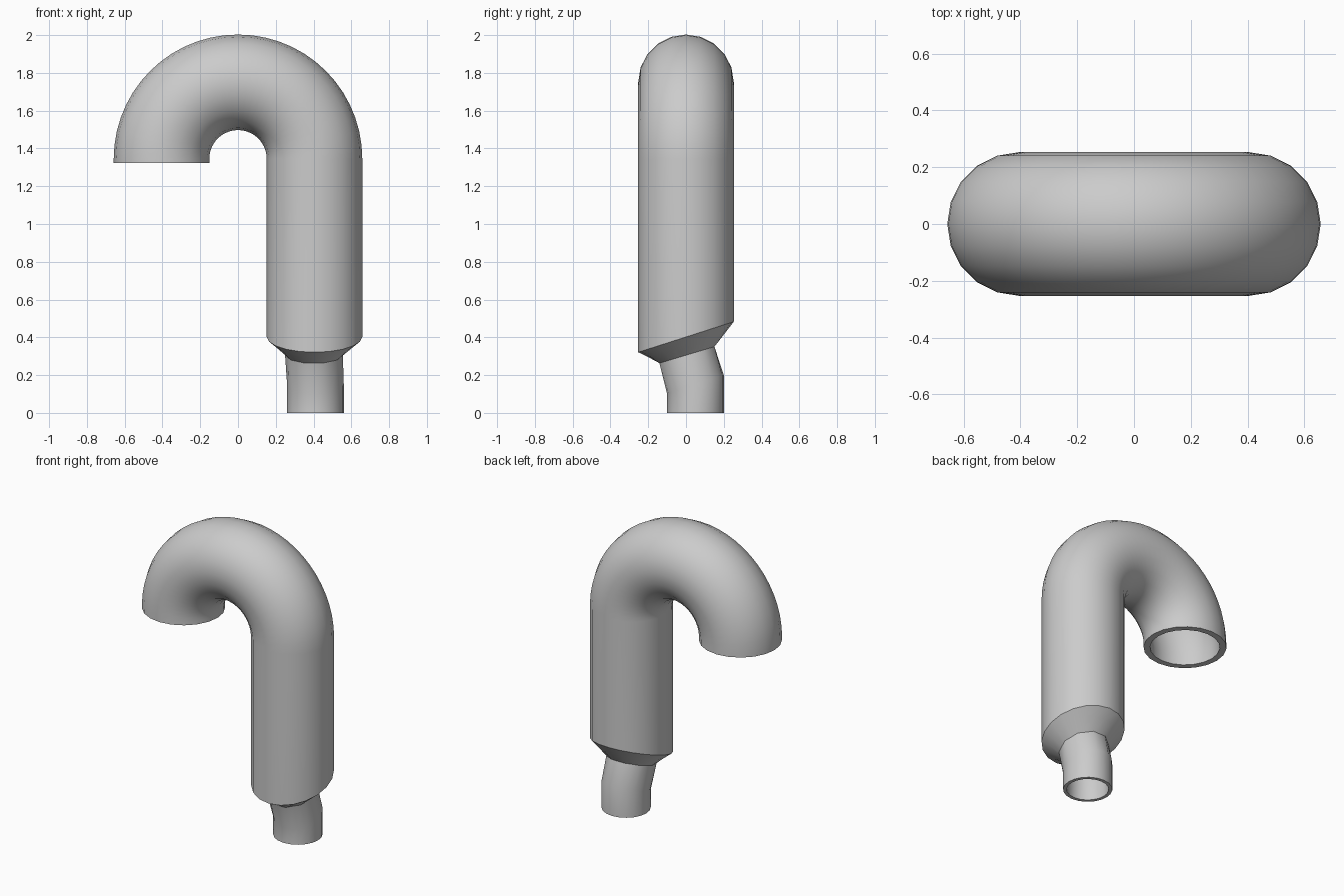
import bpy, bmesh
from math import sin, cos, pi

if "Cube" in bpy.data.objects:
    bpy.data.objects.remove(bpy.data.objects["Cube"])

SIDES = 20
BEND_R, BEND_Z = 0.405, 1.345


def ring(cx, cy, z, r, slope=0.0, flute=0.0):
    """Upright pipe section; slope tilts it front to back, flute creases it."""
    pts = []
    for i in range(SIDES):
        t = 2 * pi * i / SIDES
        q = r - flute * (i % 2)
        pts.append((cx + q * cos(t), cy + q * sin(t), z + slope * q * sin(t)))
    return pts


def bend_ring(a, r, drop=0.0):
    """Section of the half-circle bend at angle a."""
    pts = []
    for i in range(SIDES):
        t = 2 * pi * i / SIDES
        d = BEND_R + r * cos(t)
        pts.append((d * cos(a), r * sin(t), BEND_Z + d * sin(a) - drop))
    return pts


def wall(big, small, flute):
    """All sections from the foot of the pipe to the open hook end."""
    rings = [
        ring(0.41, 0.05, 0, small),                            # foot
        ring(0.41, 0.05, 0.15, small, 0.33),                   # end of socket
        ring(0.402, 0.005, 0.307, small + 0.003, 0.3, flute),  # tilted neck
        ring(0.405, 0, 0.362, big - 0.045, 0.3),               # shoulder
        ring(BEND_R, 0, 0.402, big, 0.32),                     # start of shaft
    ]
    n = 28
    rings += [bend_ring(pi * k / n, big) for k in range(n + 1)]
    rings.append(bend_ring(pi, big, 0.022))
    return rings


# Outer wall up, inner wall back down, joined at both rims
rings = wall(0.253, 0.15, 0.008) + wall(0.213, 0.128, 0.0)[::-1]
bm = bmesh.new()
loops = [[bm.verts.new(p) for p in r] for r in rings]
for k, a in enumerate(loops):
    b = loops[(k + 1) % len(loops)]
    for i in range(SIDES):
        j = (i + 1) % SIDES
        bm.faces.new((a[i], a[j], b[j], b[i]))
bmesh.ops.recalc_face_normals(bm, faces=bm.faces)

mesh = bpy.data.meshes.new("hooked_pipe")
bm.to_mesh(mesh)
bm.free()
pipe = bpy.data.objects.new("hooked_pipe", mesh)
bpy.context.collection.objects.link(pipe)
bpy.context.view_layer.objects.active = pipe
pipe.select_set(True)
bpy.ops.object.shade_smooth_by_angle(angle=pi / 5)
